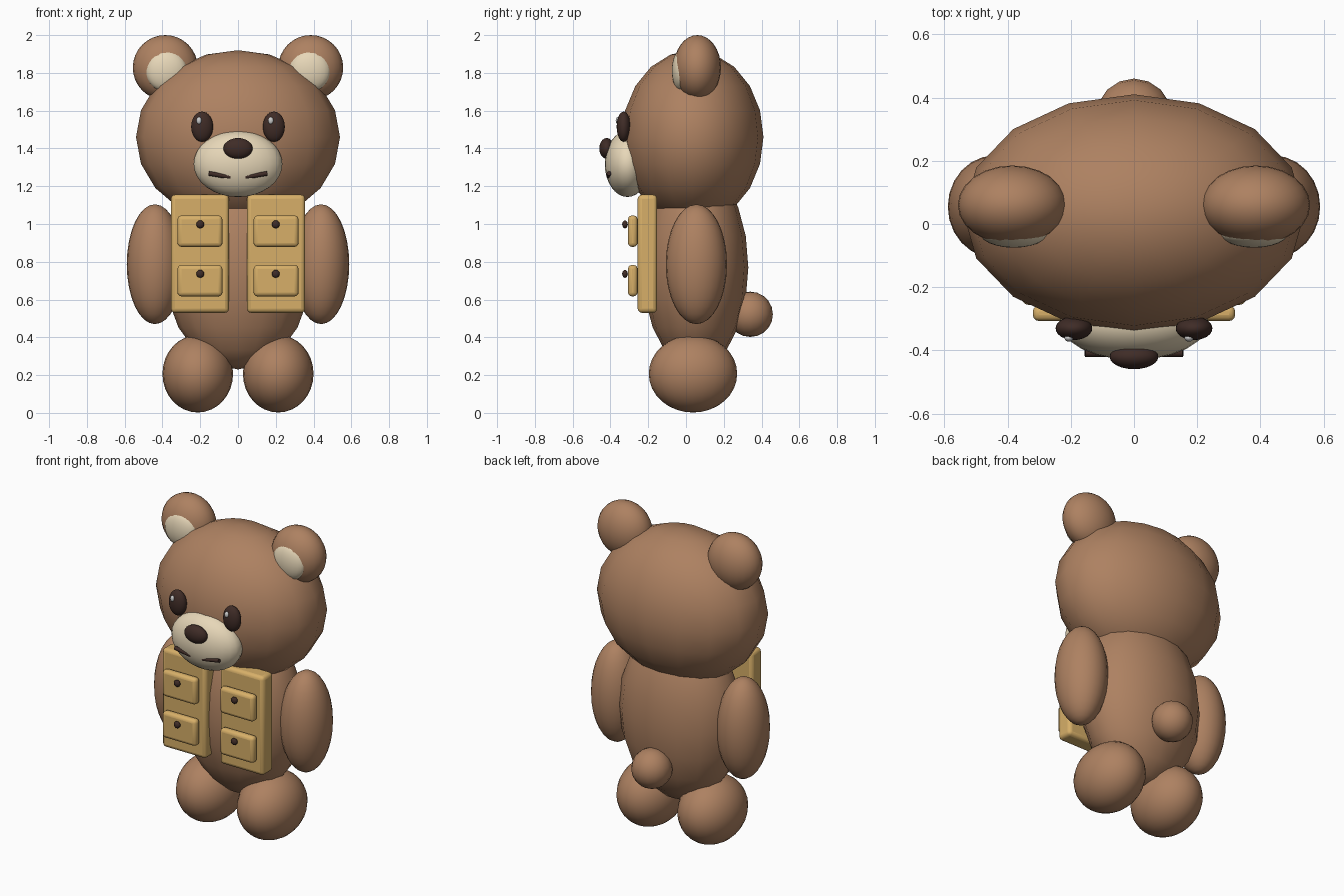
import bpy

if "Cube" in bpy.data.objects:
    bpy.data.objects.remove(bpy.data.objects["Cube"])

def mat(name, rgb):
    m = bpy.data.materials.new(name)
    m.diffuse_color = (*rgb, 1)
    m.use_nodes = True
    m.node_tree.nodes["Principled BSDF"].inputs["Base Color"].default_value = m.diffuse_color
    return m

FUR = mat("brown_fur", (0.42, 0.22, 0.12))
CREAM = mat("cream", (0.80, 0.68, 0.48))
DARK = mat("dark_brown", (0.05, 0.025, 0.02))
TAN = mat("tan_cloth", (0.68, 0.43, 0.14))
WHITE = mat("white", (0.95, 0.95, 0.95))

def ball(name, loc, radii, m, seg=24, rings=16):
    bpy.ops.mesh.primitive_uv_sphere_add(segments=seg, ring_count=rings, radius=1, location=loc)
    o = bpy.context.object
    o.name = name
    o.scale = radii
    bpy.ops.object.transform_apply(location=False, rotation=False, scale=True)
    bpy.ops.object.shade_smooth()
    o.data.materials.append(m)
    return o

def box(name, lo, hi, bevel, m):
    bpy.ops.mesh.primitive_cube_add(size=1, location=[(a + b) / 2 for a, b in zip(lo, hi)])
    o = bpy.context.object
    o.name = name
    o.scale = [b - a for a, b in zip(lo, hi)]
    bpy.ops.object.transform_apply(location=False, rotation=False, scale=True)
    mod = o.modifiers.new("bevel", 'BEVEL')
    mod.width = bevel
    mod.segments = 3
    bpy.ops.object.shade_smooth_by_angle()
    o.data.materials.append(m)
    return o

def tube(name, pts, r, m):
    c = bpy.data.curves.new(name, 'CURVE')
    c.dimensions = '3D'
    c.bevel_depth = r
    c.bevel_resolution = 2
    c.use_fill_caps = True
    s = c.splines.new('POLY')
    s.points.add(len(pts) - 1)
    for p, q in zip(s.points, pts):
        p.co = (*q, 1)
    c.materials.append(m)
    bpy.context.collection.objects.link(bpy.data.objects.new(name, c))

# head, body, tail
ball("head", (0, 0.035, 1.46), (0.54, 0.375, 0.46), FUR, 16, 10)
ball("body", (0, 0.05, 0.77), (0.39, 0.28, 0.54), FUR, 16, 10)
ball("tail", (0, 0.34, 0.522), (0.12, 0.12, 0.12), FUR, 16, 10)

# muzzle and nose
ball("muzzle", (0, -0.31, 1.318), (0.235, 0.12, 0.175), CREAM)
ball("nose", (0, -0.42, 1.4), (0.077, 0.039, 0.055), DARK)

for s, side in ((-1, "left"), (1, "right")):
    # ears
    ball("ear_" + side, (s * 0.385, 0.06, 1.828), (0.172, 0.125, 0.172), FUR)
    ball("inner_ear_" + side, (s * 0.38, -0.025, 1.812), (0.11, 0.05, 0.11), CREAM)
    # eyes, highlights, mouth
    ball("eye_" + side, (s * 0.19, -0.33, 1.515), (0.058, 0.037, 0.08), DARK)
    ball("eye_highlight_" + side, (s * 0.19 - 0.016, -0.36, 1.547), (0.014, 0.012, 0.019), WHITE)
    tube("mouth_" + side, [(s * x, -0.408, z) for x, z in
         ((0.155, 1.268), (0.12, 1.262), (0.08, 1.255), (0.04, 1.25))], 0.012, DARK)
    # limbs
    ball("arm_" + side, (s * 0.44, 0.055, 0.787), (0.149, 0.162, 0.317), FUR)
    ball("leg_" + side, (s * 0.213, 0.037, 0.207), (0.187, 0.234, 0.205), FUR)
    # vest panel with buttoned pockets
    x0, x1 = sorted((s * 0.048, s * 0.355))
    box("vest_" + side, (x0, -0.256, 0.53), (x1, -0.153, 1.155), 0.022, TAN)
    p0, p1 = sorted((s * 0.083, s * 0.32))
    for tag, z in (("lower", 0.70), ("upper", 0.962)):
        box(f"pocket_{tag}_{side}", (p0, -0.307, z - 0.083), (p1, -0.257, z + 0.083), 0.02, TAN)
        ball(f"button_{tag}_{side}", (s * 0.2, -0.323, z + 0.036), (0.021, 0.015, 0.021), DARK, 16, 8)
